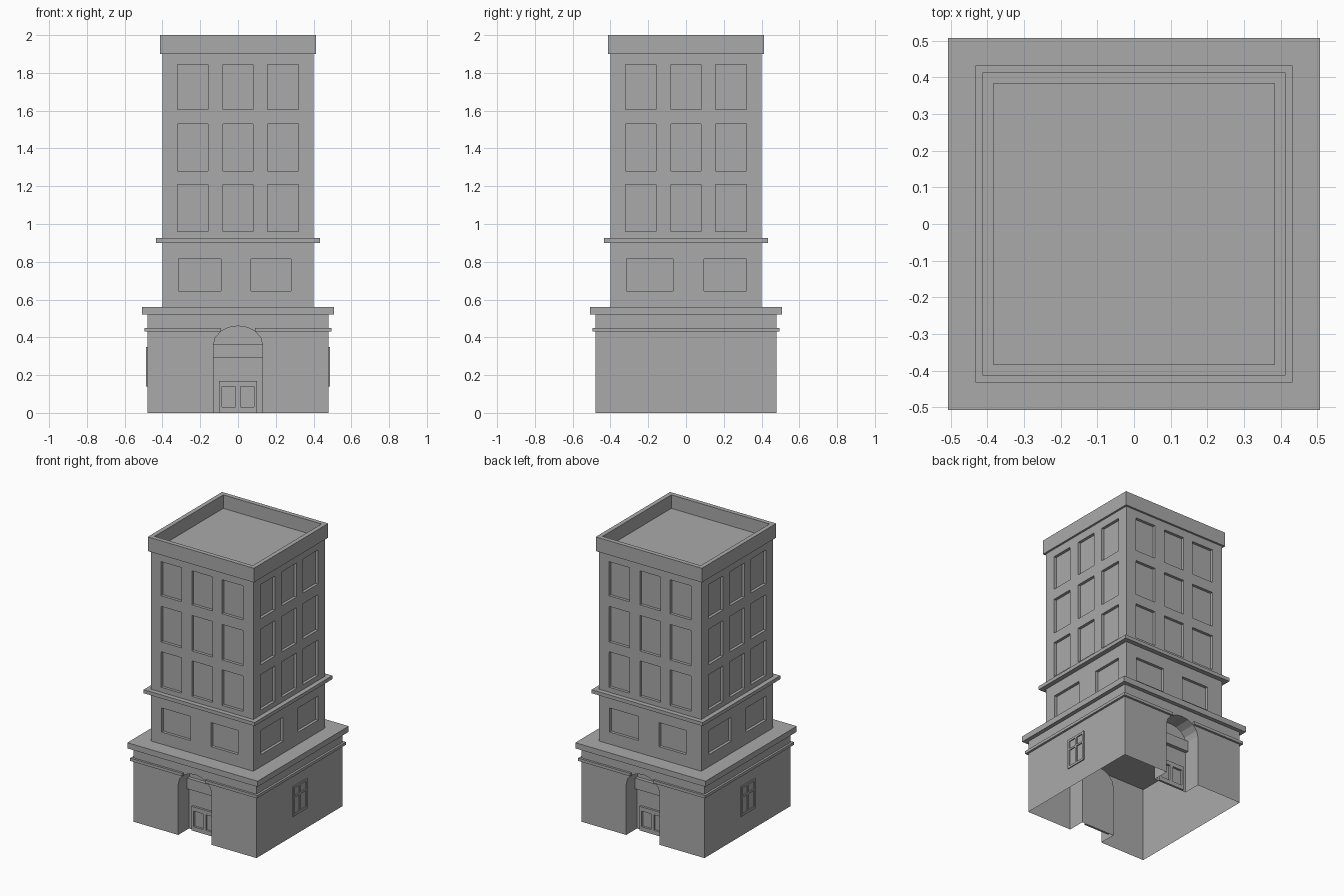
import bpy, bmesh
from math import pi, sin, cos
from mathutils import Matrix, Vector

old = bpy.data.objects.get("Cube")
if old:
    bpy.data.objects.remove(old, do_unlink=True)

stone = bpy.data.materials.new("grey stone")
stone.use_nodes = True
GREY = (0.4, 0.4, 0.4, 1)
stone.diffuse_color = GREY
stone.node_tree.nodes["Principled BSDF"].inputs["Base Color"].default_value = GREY

HALF = (0, pi)                          # front and back, or right and left
QUARTERS = (0, pi / 2, pi, -pi / 2)     # all four sides


def finish(name, bm):
    mesh = bpy.data.meshes.new(name)
    bm.to_mesh(mesh)
    bm.free()
    mesh.materials.append(stone)
    obj = bpy.data.objects.new(name, mesh)
    bpy.context.scene.collection.objects.link(obj)
    return obj


def boxes(name, spans, turns=(0,)):
    """Boxes given as (x0, x1, y0, y1, z0, z1), repeated around z."""
    bm = bmesh.new()
    for turn in turns:
        for x0, x1, y0, y1, z0, z1 in spans:
            size = Matrix.Diagonal((x1 - x0, y1 - y0, z1 - z0, 1))
            move = Matrix.Translation(((x0 + x1) / 2, (y0 + y1) / 2, (z0 + z1) / 2))
            bmesh.ops.create_cube(bm, size=1, matrix=Matrix.Rotation(turn, 4, 'Z') @ move @ size)
    return finish(name, bm)


def slab(name, half, z0, z1):
    return boxes(name, [(-half, half, -half, half, z0, z1)])


BASE, TOWER, DOOR = 0.48, 0.40, 0.13
CORNICE_Z, SPRING, RISE, DEPTH = 0.52, 0.36, 0.10, 0.12

# Hollow base walls, open below, with an arched recess front and back
bm = bmesh.new()
arch = [(-DOOR * cos(pi * i / 8), SPRING + RISE * sin(pi * i / 8)) for i in range(9)]
opening = [(-DOOR, 0)] + arch + [(DOOR, 0)]
outline = [(-BASE, 0)] + opening + [(BASE, 0), (BASE, CORNICE_Z), (-BASE, CORNICE_Z)]
for turn in HALF:
    rot = Matrix.Rotation(turn, 3, 'Z')

    def verts(points, y):
        return [bm.verts.new(rot @ Vector((x, y, z))) for x, z in points]

    bm.faces.new(reversed(verts(outline, -BASE))).normal_flip()
    front = verts(opening, -BASE)
    back = verts(opening, -BASE + DEPTH)
    for i in range(len(opening) - 1):
        bm.faces.new((front[i], front[i + 1], back[i + 1], back[i]))
    bm.faces.new(reversed(back))
    side = [(BASE, -BASE, 0), (BASE, BASE, 0), (BASE, BASE, CORNICE_Z), (BASE, -BASE, CORNICE_Z)]
    bm.faces.new([bm.verts.new(rot @ Vector(p)) for p in side])
bmesh.ops.remove_doubles(bm, verts=bm.verts, dist=0.0001)
bmesh.ops.recalc_face_normals(bm, faces=bm.faces)
finish("base_walls", bm)

# Thin moulding, stopping at the arches
EDGE = 0.495
boxes("base_moulding", [
    (-EDGE, -0.09, -EDGE, -BASE, 0.43, 0.45),
    (0.09, EDGE, -EDGE, -BASE, 0.43, 0.45),
    (BASE, EDGE, -BASE, BASE, 0.43, 0.45)], HALF)

# Doors: frame bars standing off the back of the recess
back_y = -BASE + DEPTH
bar_y = back_y - 0.015
boxes("door_frame", [
    (-0.10, 0.10, bar_y, back_y, 0.14, 0.17),
    (-0.10, -0.085, bar_y, back_y, 0, 0.14),
    (0.085, 0.10, bar_y, back_y, 0, 0.14),
    (-0.012, 0.012, bar_y, back_y, 0, 0.14),
    (-0.085, -0.012, bar_y, back_y, 0, 0.03),
    (0.012, 0.085, bar_y, back_y, 0, 0.03)], HALF)
boxes("door_transom", [(-DOOR, DOOR, back_y - 0.025, back_y, 0.29, 0.365)], HALF)

# Framed windows on the two sides of the base
face = BASE + 0.007
boxes("side_window_frame", [
    (BASE, face, -0.08, -0.065, 0.14, 0.35),
    (BASE, face, 0.065, 0.08, 0.14, 0.35),
    (BASE, face, -0.008, 0.008, 0.155, 0.335),
    (BASE, face, -0.065, 0.065, 0.335, 0.35),
    (BASE, face, -0.065, 0.065, 0.14, 0.155),
    (BASE, face, -0.065, -0.008, 0.27, 0.282),
    (BASE, face, 0.008, 0.065, 0.27, 0.282)], HALF)

slab("base_cornice", 0.508, CORNICE_Z, 0.56)

# Tower with recessed window panels on all sides
tower = slab("tower", TOWER, 0.56, 1.90)
INSET = 0.02


def panel(x0, x1, z0, z1):
    return (x0, x1, -TOWER - 0.05, -TOWER + INSET, z0, z1)


columns = [(-0.32, -0.16), (-0.08, 0.08), (0.155, 0.32)]
rows = [(0.96, 1.21), (1.28, 1.53), (1.605, 1.845)]
wide_front = [(-0.315, -0.09), (0.07, 0.28)]
wide_side = [(-0.315, -0.07), (0.095, 0.32)]
cutters = [
    boxes("upper_cutter", [panel(*c, *r) for c in columns for r in rows], QUARTERS),
    boxes("front_cutter", [panel(*c, 0.645, 0.815) for c in wide_front], HALF),
    boxes("side_cutter", [panel(*c, 0.645, 0.815) for c in wide_side], (pi / 2, -pi / 2))]
for cutter in cutters:
    cutter.hide_render = True
    cut = tower.modifiers.new(cutter.name, 'BOOLEAN')
    cut.operation = 'DIFFERENCE'
    cut.solver = 'EXACT'
    cut.object = cutter
graph = bpy.context.evaluated_depsgraph_get()
carved = bpy.data.meshes.new_from_object(tower.evaluated_get(graph))
tower.modifiers.clear()
tower.data = carved
for cutter in cutters:
    bpy.data.objects.remove(cutter, do_unlink=True)

slab("belt_course", 0.433, 0.90, 0.925)

# Roof parapet: a ring of four walls around the flat roof
OUT, INN = 0.414, 0.383
boxes("parapet", [(-OUT, INN, -OUT, -INN, 1.90, 2.0)], QUARTERS)
slab("roof", INN, 1.89, 1.905)
